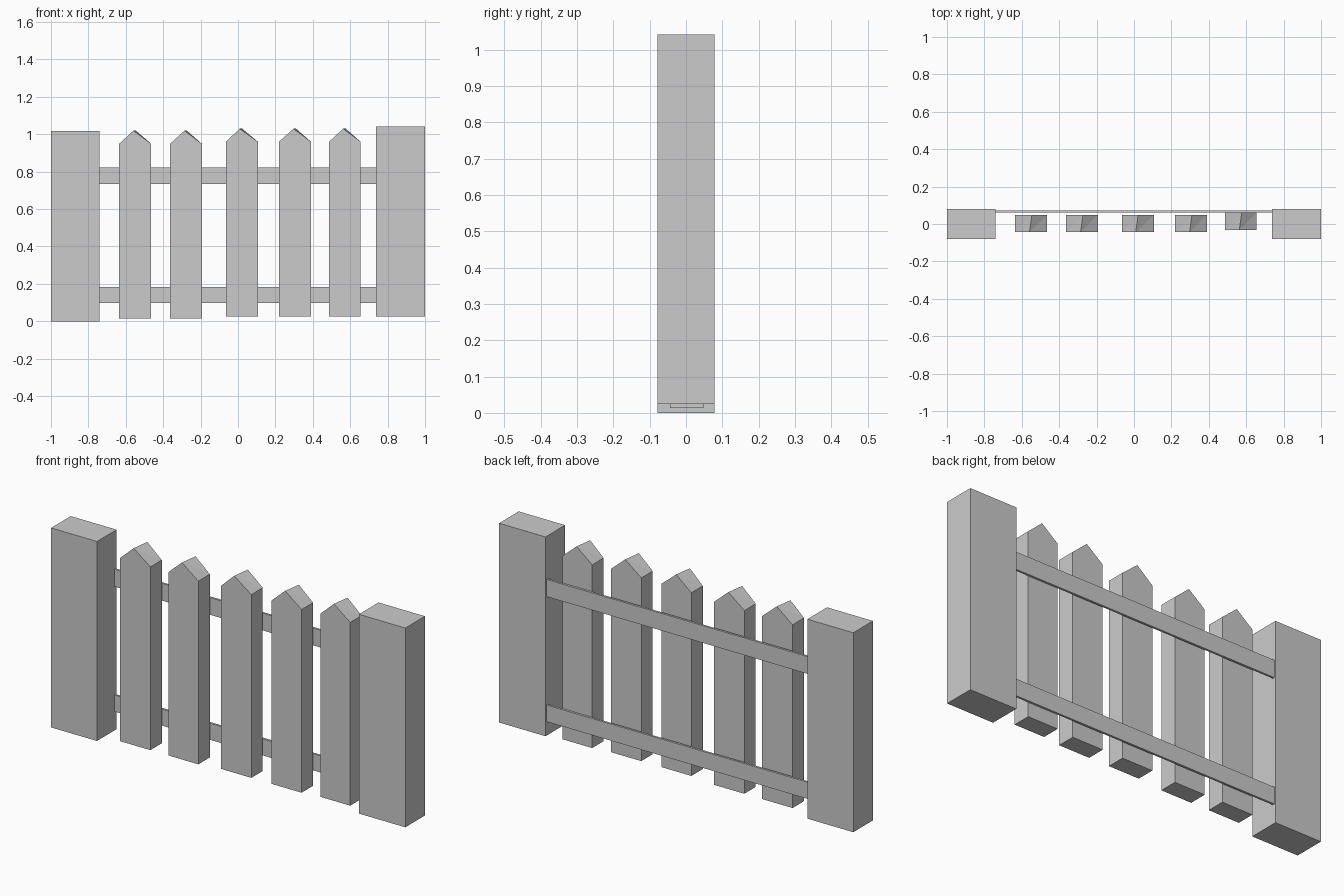
import bpy, bmesh

if "Cube" in bpy.data.objects:
    bpy.data.objects.remove(bpy.data.objects["Cube"])


def make_object(name, verts, faces):
    mesh = bpy.data.meshes.new(name)
    mesh.from_pydata(verts, [], faces)
    bm = bmesh.new()
    bm.from_mesh(mesh)
    bmesh.ops.recalc_face_normals(bm, faces=bm.faces)
    bm.to_mesh(mesh)
    bm.free()
    obj = bpy.data.objects.new(name, mesh)
    bpy.context.collection.objects.link(obj)
    return obj


def box(name, x0, x1, y0, y1, z0, z1):
    verts = [(x, y, z) for z in (z0, z1)
             for x, y in ((x0, y0), (x1, y0), (x1, y1), (x0, y1))]
    sides = [(i, (i + 1) % 4, (i + 1) % 4 + 4, i + 4) for i in range(4)]
    return make_object(name, verts, sides + [(3, 2, 1, 0), (4, 5, 6, 7)])


def picket(name, x0, x1, peak, y, z):
    # Pointed board whose ridge runs slightly askew from front to back
    verts = []
    for yy, skew in ((y - 0.046, -0.003), (y + 0.046, 0.01)):
        verts += [(x0, yy, z), (x1, yy, z), (x1, yy, z + 0.935),
                  (peak + skew, yy, z + 1.005), (x0, yy, z + 0.935)]
    faces = [(0, 1, 2, 3, 4), (9, 8, 7, 6, 5),
             (0, 5, 6, 1), (1, 6, 7, 2), (4, 9, 5, 0),
             (2, 7, 3), (7, 8, 3), (4, 3, 8), (4, 8, 9)]
    return make_object(name, verts, faces)


# End posts
box("left_post", -1.0, -0.741, -0.079, 0.079, 0.0, 1.018)
box("right_post", 0.738, 1.0, -0.079, 0.079, 0.025, 1.042)

# Back rails
for name, z0, z1 in (("lower_rail", 0.097, 0.182), ("upper_rail", 0.735, 0.823)):
    box(name, -0.741, 0.738, 0.061, 0.072, z0, z1)

# Pickets: left, right, peak, depth position, base height
layout = [(-0.635, -0.464, -0.556, 0.002, 0.014),
          (-0.363, -0.193, -0.283, 0.002, 0.014),
          (-0.064, 0.106, 0.012, 0.002, 0.025),
          (0.219, 0.39, 0.3, 0.002, 0.025),
          (0.487, 0.655, 0.566, 0.015, 0.025)]
for i, params in enumerate(layout, 1):
    picket(f"picket_{i}", *params)
